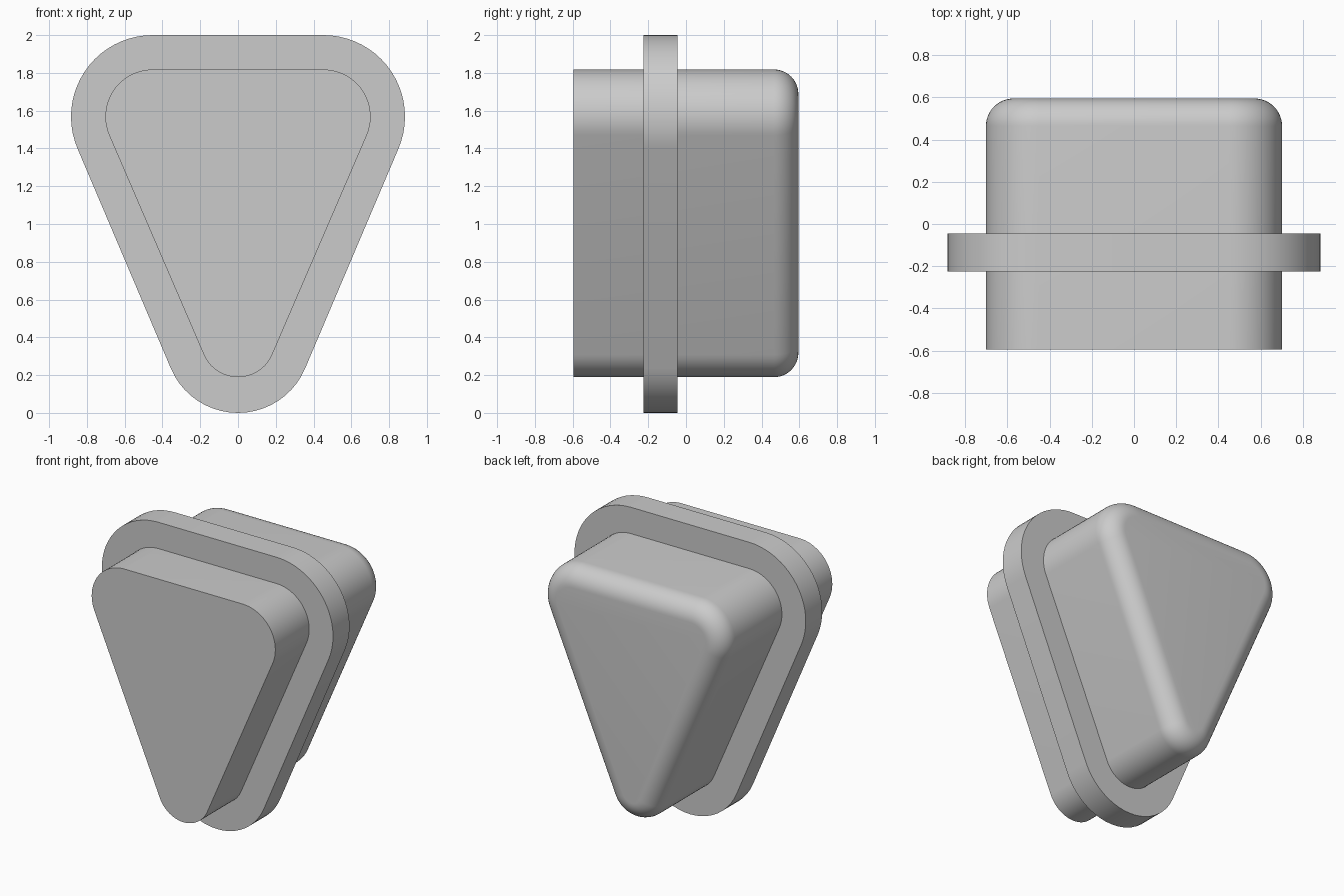
import bpy, bmesh, math

cube = bpy.data.objects.get("Cube")
if cube:
    bpy.data.objects.remove(cube, do_unlink=True)

grey = bpy.data.materials.new("plain grey")
grey.use_nodes = True
grey.diffuse_color = (0.6, 0.6, 0.6, 1)
grey.node_tree.nodes["Principled BSDF"].inputs["Base Color"].default_value = grey.diffuse_color

# Corner centres of the rounded triangle
TOP_X, TOP_Z, LOW_Z = 0.452, 1.568, 0.386
STEPS = 20


def outline(top_r, low_r):
    """Rounded triangle in x and z, counterclockwise from the right side tangent."""
    dx, dz = TOP_X, TOP_Z - LOW_Z
    tilt = math.atan2(dx, dz) + math.asin((top_r - low_r) / math.hypot(dx, dz))
    half = math.pi / 2
    arcs = [(TOP_X, TOP_Z, top_r, -tilt, half),
            (-TOP_X, TOP_Z, top_r, half, math.pi + tilt),
            (0, LOW_Z, low_r, math.pi + tilt, 2 * math.pi - tilt)]
    points = []
    for cx, cz, r, start, end in arcs:
        for i in range(STEPS + 1):
            a = start + (end - start) * i / STEPS
            points.append((cx + r * math.cos(a), cz + r * math.sin(a)))
    return points


def loft(name, top_r, low_r, sections):
    """Skin the outline through (y, inset) sections and cap both ends."""
    bm = bmesh.new()
    rings = [[bm.verts.new((x, y, z)) for x, z in outline(top_r - inset, low_r - inset)]
             for y, inset in sections]
    for a, b in zip(rings, rings[1:]):
        for i in range(len(a)):
            j = (i + 1) % len(a)
            bm.faces.new((a[i], a[j], b[j], b[i]))
    bm.faces.new(rings[0])
    bm.faces.new(rings[-1])
    bmesh.ops.recalc_face_normals(bm, faces=bm.faces)
    mesh = bpy.data.meshes.new(name)
    bm.to_mesh(mesh)
    bm.free()
    mesh.materials.append(grey)
    obj = bpy.data.objects.new(name, mesh)
    bpy.context.collection.objects.link(obj)
    bpy.ops.object.select_all(action="DESELECT")
    obj.select_set(True)
    bpy.context.view_layer.objects.active = obj
    bpy.ops.object.shade_smooth_by_angle(angle=math.radians(30))
    return obj


# Body: flat at the front, rounded over at the back
DEPTH, ROUND = 0.595, 0.13
sections = [(-DEPTH, 0)]
for i in range(13):
    a = math.pi / 2 * i / 12
    sections.append((DEPTH - ROUND + ROUND * math.sin(a), ROUND * (1 - math.cos(a))))
loft("body", 0.25, 0.197, sections)

# Flange around the body
loft("flange", 0.432, 0.386, [(-0.225, 0), (-0.045, 0)])
